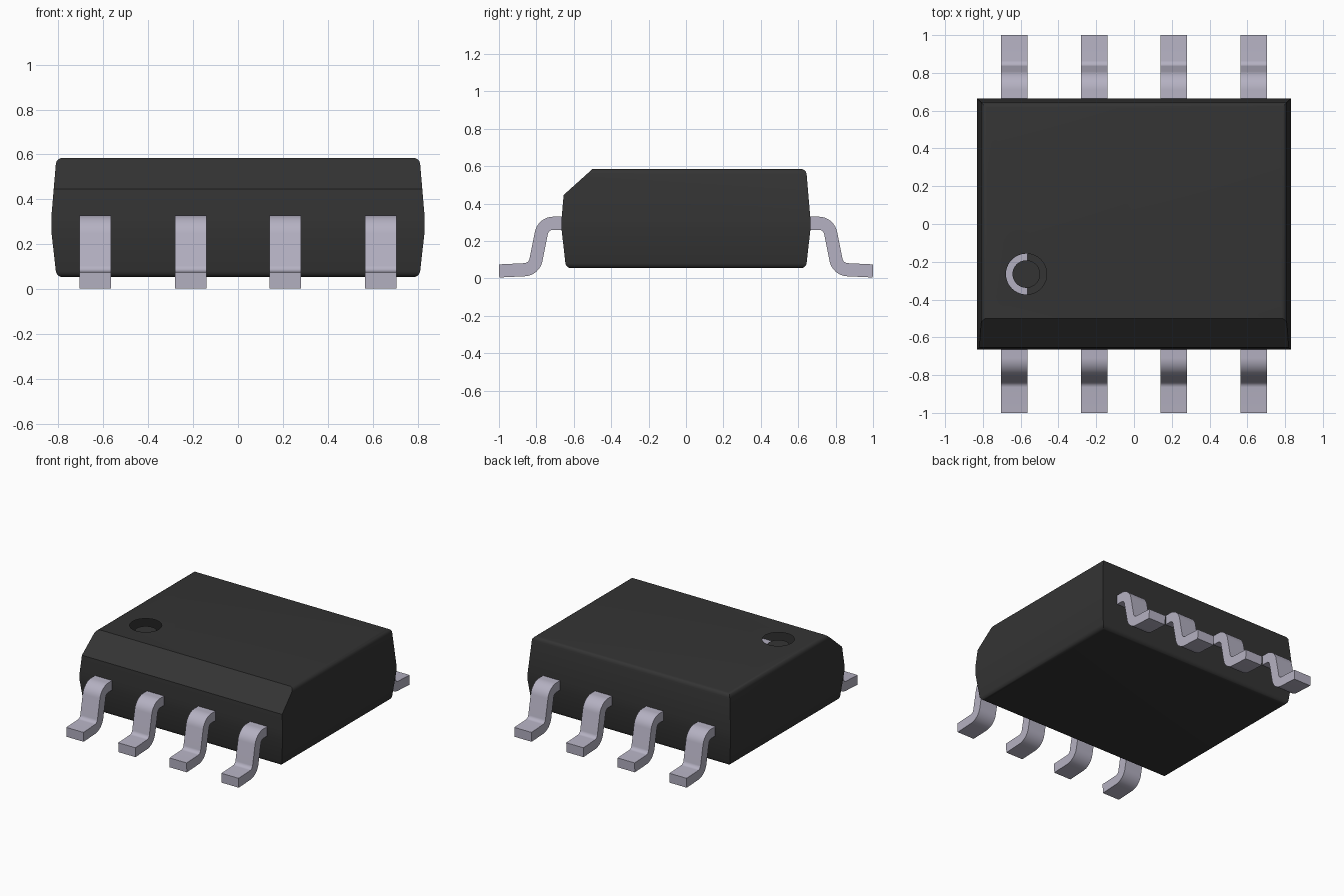
import bpy, bmesh, math
from mathutils import Vector

cube = bpy.data.objects.get("Cube")
if cube:
    bpy.data.objects.remove(cube, do_unlink=True)


def material(name, rgb):
    m = bpy.data.materials.new(name)
    m.use_nodes = True
    col = (*rgb, 1)
    m.diffuse_color = col
    m.node_tree.nodes["Principled BSDF"].inputs["Base Color"].default_value = col
    return m


def finish(bm, name, mat, angle=30):
    me = bpy.data.meshes.new(name)
    bm.to_mesh(me)
    bm.free()
    me.materials.append(mat)
    ob = bpy.data.objects.new(name, me)
    bpy.context.collection.objects.link(ob)
    bpy.ops.object.select_all(action='DESELECT')
    ob.select_set(True)
    bpy.context.view_layer.objects.active = ob
    bpy.ops.object.shade_smooth_by_angle(angle=math.radians(angle))
    return ob


black = material("black plastic", (0.034, 0.034, 0.034))
metal = material("pale metal", (0.46, 0.44, 0.54))

HALF_X, HALF_Y, TOP, BOTTOM, ROUND = 0.83, 0.665, 0.585, 0.055, 0.03
MARK = Vector((-0.57, -0.265, TOP))

# Package body: rectangular rings, drafted towards rounded top and bottom rims
arc = [math.radians(a) for a in (7, 28, 49, 70, 90)]
rim = [(0.05 - ROUND * math.cos(a), ROUND * (1 - math.sin(a))) for a in arc]
profile = [(i, BOTTOM + d) for i, d in reversed(rim)]
profile += [(0, 0.26), (0, 0.32)]
profile += [(i, TOP - d) for i, d in rim]

bm = bmesh.new()
rings = []
for inset, z in profile:
    x, y = HALF_X - inset, HALF_Y - inset
    rings.append([bm.verts.new((sx * x, sy * y, z))
                  for sx, sy in ((-1, -1), (1, -1), (1, 1), (-1, 1))])
for low, high in zip(rings, rings[1:]):
    for k in range(4):
        n = (k + 1) % 4
        bm.faces.new((low[k], low[n], high[n], high[k]))
bm.faces.new(rings[0][::-1])
bm.faces.new(rings[-1])

# Sloped front edge
cut = bmesh.ops.bisect_plane(bm, geom=bm.verts[:] + bm.edges[:] + bm.faces[:],
                             plane_co=(0, -0.5, TOP), plane_no=(0, -0.135, 0.15),
                             clear_outer=True)
bmesh.ops.holes_fill(bm, edges=[e for e in bm.edges if e.is_boundary], sides=0)
bm.normal_update()

# Round opening in the top for the orientation mark
top = max(bm.faces, key=lambda f: f.calc_center_median().z)
border = list(top.edges)
bmesh.ops.delete(bm, geom=[top], context='FACES_ONLY')
circle = [bm.verts.new(MARK + 0.108 * Vector((math.cos(t), math.sin(t), 0)))
          for t in (2 * math.pi * k / 40 for k in range(40))]
border += [bm.edges.new((circle[k - 1], circle[k])) for k in range(40)]
bmesh.ops.triangle_fill(bm, edges=border, use_beauty=True, normal=(0, 0, 1))
bmesh.ops.recalc_face_normals(bm, faces=bm.faces[:])
finish(bm, "package_body", black)

# Recessed disc under the opening
bm = bmesh.new()
bmesh.ops.create_circle(bm, cap_ends=True, segments=40, radius=0.073)
bmesh.ops.translate(bm, verts=bm.verts[:], vec=MARK - Vector((0, 0, 0.04)))
finish(bm, "orientation_mark_floor", black)


# Gull-wing leads: a filleted centreline given thickness and width
def fillet(path, radius, steps=8):
    out = [path[0]]
    for a, b, c in zip(path, path[1:], path[2:]):
        u, v = (a - b).normalized(), (c - b).normalized()
        half = u.angle(v) / 2
        p, q = b + u * radius / math.tan(half), b + v * radius / math.tan(half)
        mid = b + (u + v).normalized() * radius / math.sin(half)
        for k in range(steps + 1):
            d = p.lerp(q, k / steps) - mid
            out.append(mid + d.normalized() * radius)
    return out + [path[-1]]


def lead(name, x, side):
    corners = [(0.1, 0.295), (0.763, 0.295), (0.812, 0.049), (1.0, 0.04)]
    pts = fillet([Vector(c) for c in corners], 0.065)
    bm = bmesh.new()
    sections = []
    for k, p in enumerate(pts):
        t = (pts[min(k + 1, len(pts) - 1)] - pts[max(k - 1, 0)]).normalized()
        n = Vector((-t.y, t.x)) * 0.035
        sections.append([bm.verts.new((x + w * 0.07, side * min(q.x, 1), max(q.y, 0)))
                         for q, w in ((p + n, -1), (p + n, 1), (p - n, 1), (p - n, -1))])
    for s, e in zip(sections, sections[1:]):
        for k in range(4):
            bm.faces.new((s[k], s[k - 1], e[k - 1], e[k]))
    bm.faces.new(sections[0])
    bm.faces.new(sections[-1][::-1])
    bmesh.ops.recalc_face_normals(bm, faces=bm.faces[:])
    finish(bm, name, metal)


for side, label in ((-1, "front"), (1, "back")):
    for k, x in enumerate((-0.635, -0.21, 0.21, 0.635)):
        lead(f"{label}_lead_{k + 1}", x, side)
